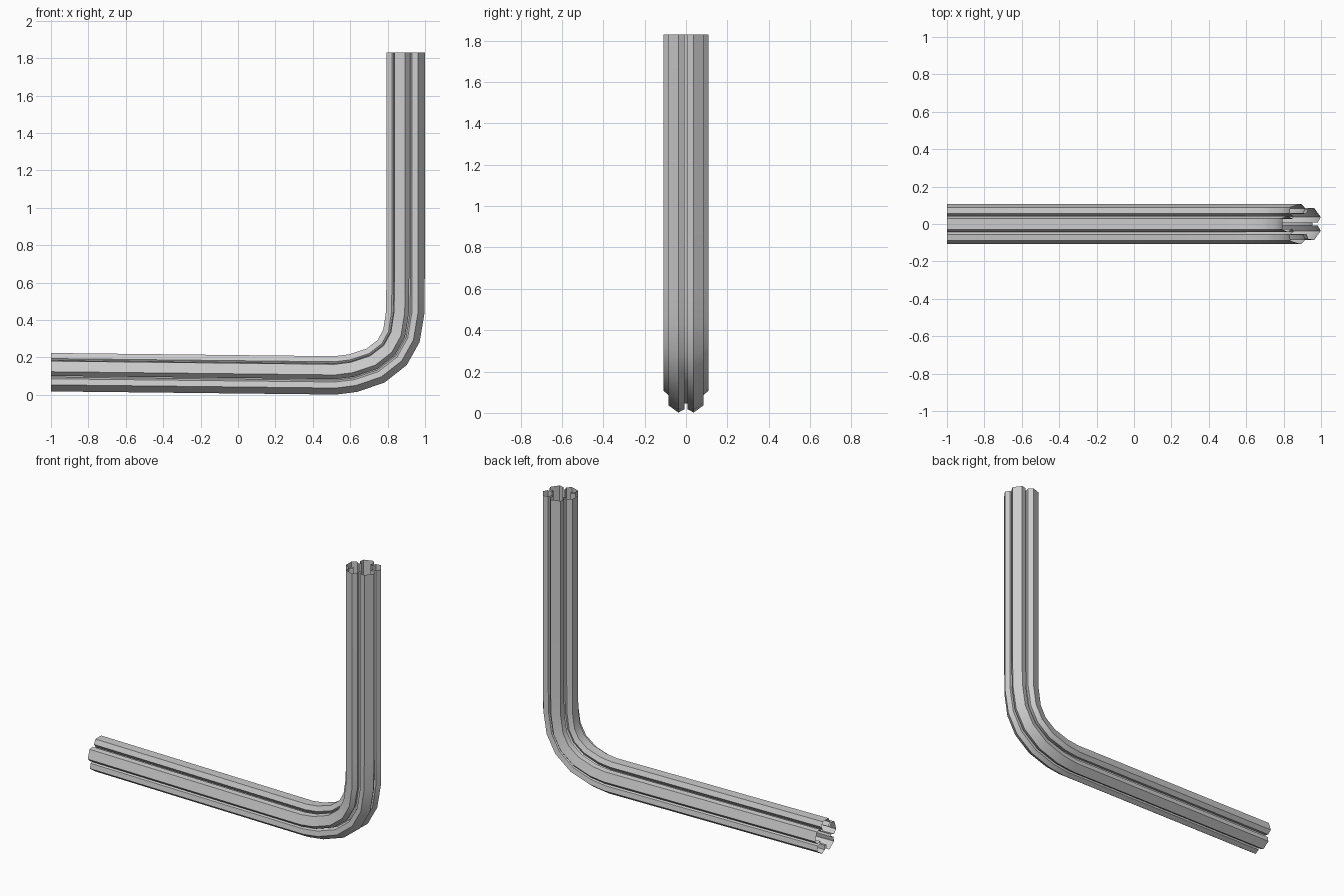
import bpy, bmesh
from math import radians, sin, cos
from mathutils import Vector

if "Cube" in bpy.data.objects:
    bpy.data.objects.remove(bpy.data.objects["Cube"])

# One lobe of the five-lobed section: (angle in degrees, radius)
LOBE = [(-28.5, 0.058), (-30.5, 0.086), (-16, 0.108),
        (16, 0.108), (30.5, 0.086), (28.5, 0.058)]
section = []
for k in range(5):
    for a, r in LOBE:
        t = radians(a + 72 * k)
        section.append((r * cos(t), r * sin(t)))

# Centre line in the x-z plane: long leg, bend, upright leg
PATH = [Vector(p) for p in [(-1.0, 0.12), (0.52, 0.103), (0.615, 0.115),
        (0.735, 0.155), (0.825, 0.225), (0.875, 0.315),
        (0.895, 0.44), (0.897, 0.62), (0.897, 1.83)]]


def tangent(i):
    if i == 0:
        return Vector((1, 0))
    if i >= len(PATH) - 2:
        return Vector((0, 1))
    a = (PATH[i] - PATH[i - 1]).normalized()
    b = (PATH[i + 1] - PATH[i]).normalized()
    return (a + b).normalized()


# Sweep the section along the path, leaving both ends open
bm = bmesh.new()
rings = []
for i, p in enumerate(PATH):
    t = tangent(i)
    n = Vector((-t.y, t.x))
    rings.append([bm.verts.new((p.x + n.x * u, v, p.y + n.y * u))
                  for u, v in section])
count = len(section)
for r0, r1 in zip(rings, rings[1:]):
    for j in range(count):
        k = (j + 1) % count
        bm.faces.new((r0[j], r0[k], r1[k], r1[j]))
bmesh.ops.recalc_face_normals(bm, faces=bm.faces)

mesh = bpy.data.meshes.new("bent_fluted_tube")
bm.to_mesh(mesh)
bm.free()
tube = bpy.data.objects.new("bent_fluted_tube", mesh)
bpy.context.collection.objects.link(tube)
bpy.context.view_layer.objects.active = tube
tube.select_set(True)
bpy.ops.object.shade_smooth_by_angle(angle=radians(30))
